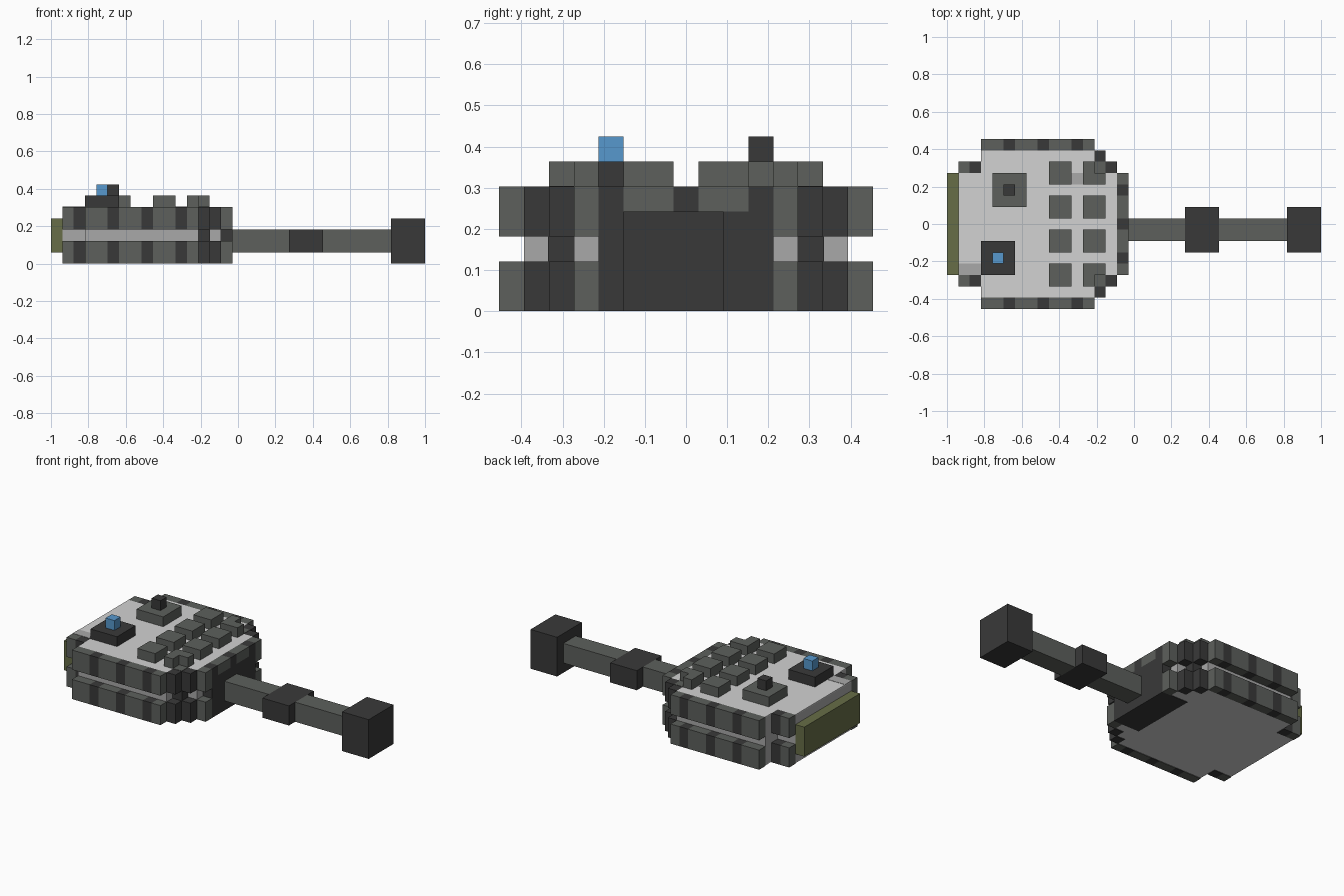
import bpy, bmesh
from mathutils import Vector

if "Cube" in bpy.data.objects:
    bpy.data.objects.remove(bpy.data.objects["Cube"], do_unlink=True)

U = 2 / 33  # one block of the grid


def material(name, rgb):
    lin = [((c / 255 + 0.055) / 1.055) ** 2.4 for c in rgb] + [1]
    m = bpy.data.materials.new(name)
    m.use_nodes = True
    m.diffuse_color = lin
    m.node_tree.nodes["Principled BSDF"].inputs["Base Color"].default_value = lin
    return m


GREY = material("armour grey", (93, 96, 92))
DARK = material("dark grey", (57, 57, 57))
MID = material("hull grey", (169, 169, 169))
LIGHT = material("roof light grey", (210, 210, 210))
OLIVE = material("olive", (103, 109, 71))
BLUE = material("sensor blue", (87, 152, 205))


def point(i, j, k):
    return Vector((-1 + i * U, j * U, k * U))


def finish(name, bm, mats):
    bmesh.ops.recalc_face_normals(bm, faces=bm.faces)
    mesh = bpy.data.meshes.new(name)
    bm.to_mesh(mesh)
    bm.free()
    for m in mats:
        mesh.materials.append(m)
    obj = bpy.data.objects.new(name, mesh)
    bpy.context.collection.objects.link(obj)
    return obj


def add_box(bm, i, j, k, index=0):
    """Box from (low, high) ranges in block units."""
    lo, hi = point(i[0], j[0], k[0]), point(i[1], j[1], k[1])
    verts = bmesh.ops.create_cube(bm, size=1)["verts"]
    for v in verts:
        v.co = (lo + hi) / 2 + v.co * (hi - lo)
    for f in {f for v in verts for f in v.link_faces}:
        f.material_index = index


def box(name, mat, i, j, k):
    bm = bmesh.new()
    add_box(bm, i, j, k)
    return finish(name, bm, [mat])


def prism(name, mat, outline, k0, k1):
    """Extrude a plan outline upward."""
    bm = bmesh.new()
    face = bm.faces.new([bm.verts.new(point(i, j, k0)) for i, j in outline])
    out = bmesh.ops.extrude_face_region(bm, geom=[face])["geom"]
    for v in out:
        if isinstance(v, bmesh.types.BMVert):
            v.co.z = k1 * U
    return finish(name, bm, [mat])


# Hull core with thin light roof and floor plates
half = [(1, 4.5), (3, 4.5), (3, 6.5), (13, 6.5), (13, 5.5), (14, 5.5), (14, 4.5), (15, 4.5)]
stepped = half + [(i, -j) for i, j in reversed(half)]
prism("floor_plate", LIGHT, stepped, 0.06, 0.16)
prism("hull_core", MID, stepped, 0.16, 4.9)
prism("roof_plate", LIGHT, stepped, 4.9, 5)
box("roof_rear_patch", MID, (1, 3), (-4.5, -3.5), (4.95, 5.03))
box("roof_front_patch", MID, (11, 12), (3.5, 4.5), (4.95, 5.03))

# Striped armour belts, lower and upper, mirrored across the centre
DARK_COLUMNS = {2, 5, 8, 11, 13, 14}


def belt_row(i):
    if i < 3:
        return 4.5
    return 6.5 if i < 13 else 5.5 - (i - 13)


for level, k in (("lower", (0, 2)), ("upper", (3, 5))):
    for side, s in (("left", 1), ("right", -1)):
        bm = bmesh.new()
        for i in range(1, 16):
            j = belt_row(i)
            js = sorted((s * j, s * (j + 1)))
            add_box(bm, (i, i + 1), js, k, int(i in DARK_COLUMNS))
        finish(f"{level}_armour_belt_{side}", bm, [GREY, DARK])

# Corner posts: dark in the groove between the belts, grey cap on the roof
for side, s in (("left", 1), ("right", -1)):
    box(f"groove_post_{side}", DARK, (13, 14.03), sorted((s * 4.5, s * 5.53)), (2, 3))
    box(f"post_cap_{side}", GREY, (13, 14), sorted((s * 4.5, s * 5.5)), (4.95, 5.03))

# Gun mount: dark block with a striped top row, and its underside
box("gun_mantlet", DARK, (15, 16), (-3.5, 3.5), (0, 4))
bm = bmesh.new()
for n in range(-3, 4):
    add_box(bm, (15, 16), (n - 0.5, n + 0.5), (4, 5), int(n % 3 == 0))
finish("mantlet_top_row", bm, [GREY, DARK])
box("mantlet_floor", DARK, (13, 15), (-3.5, 3.5), (0, 0.1))

# Gun
box("barrel_rear", GREY, (16, 21), (-1.5, 0.5), (1, 3))
box("barrel_sleeve", DARK, (21, 24), (-2.5, 1.5), (1, 3))
box("barrel_front", GREY, (24, 30), (-1.5, 0.5), (1, 3))
box("muzzle", DARK, (30, 33), (-2.5, 1.5), (0, 4))

# Rear stowage panel
box("rear_panel", OLIVE, (0, 1), (-4.5, 4.5), (1, 4))

# Two columns of roof blocks; the front outer pair is notched at the corner
for j in (0.5, 3.5):
    for side, s in (("left", 1), ("right", -1)):
        js = sorted((s * j, s * (j + 2)))
        row = "inner" if j < 1 else "outer"
        box(f"rear_{row}_roof_block_{side}", GREY, (9, 11), js, (5, 6))
        if row == "inner":
            box(f"front_inner_roof_block_{side}", GREY, (12, 14), js, (5, 6))
        else:
            notched = [(12, 3.5), (14, 3.5), (14, 4.5), (13, 4.5), (13, 5.5), (12, 5.5)]
            prism(f"front_outer_roof_block_{side}", GREY,
                  [(i, s * y) for i, y in notched], 5, 6)

# Hatch and sensor
box("hatch", GREY, (4, 7), (1.5, 4.5), (5, 6))
box("hatch_knob", DARK, (5, 6), (2.5, 3.5), (6, 7))
box("sensor_base", DARK, (3, 6), (-4.5, -1.5), (5, 6))
box("sensor", BLUE, (4, 5), (-3.5, -2.5), (6, 7))
